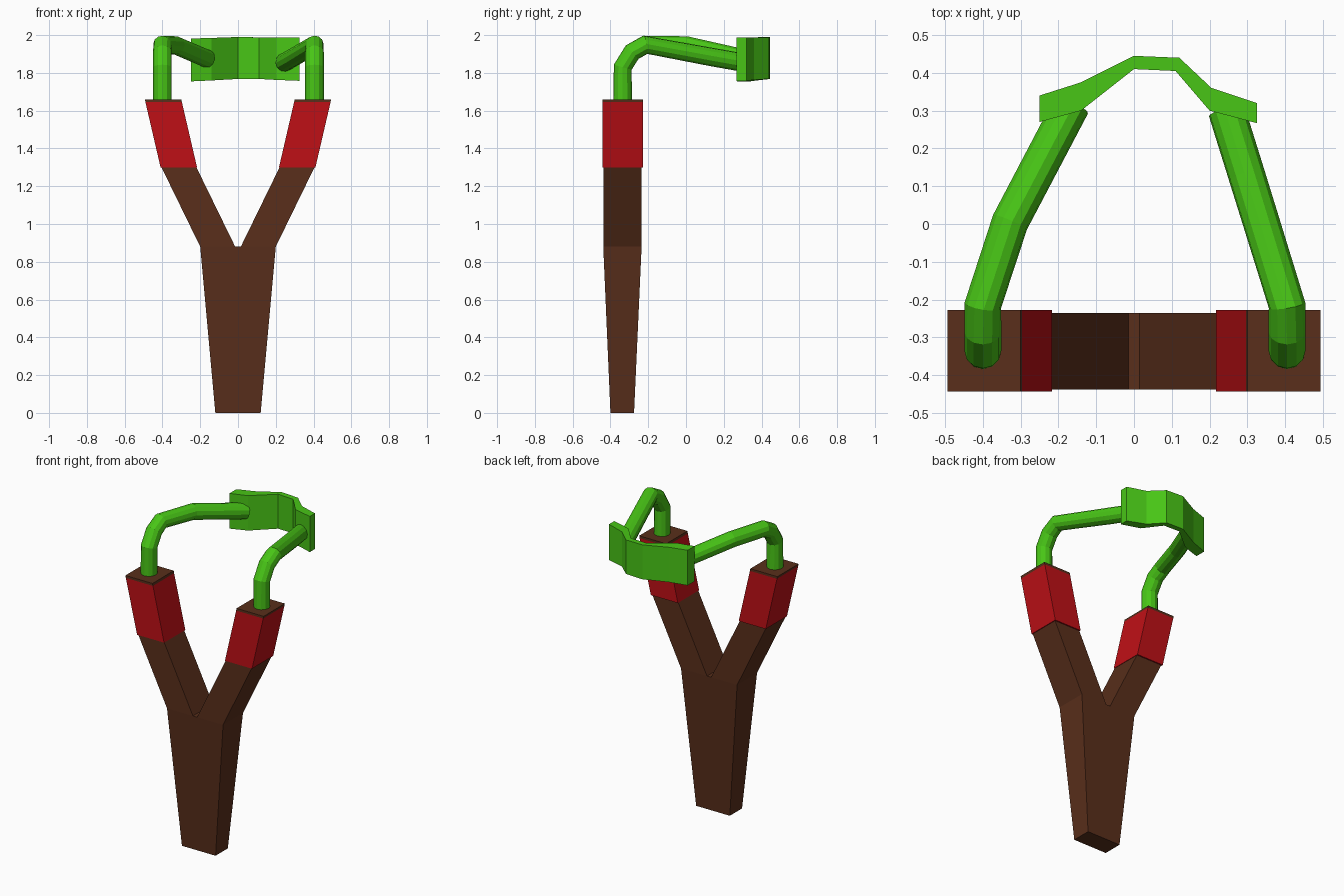
import bpy, bmesh

if "Cube" in bpy.data.objects:
    bpy.data.objects.remove(bpy.data.objects["Cube"])


def material(name, rgb):
    m = bpy.data.materials.new(name)
    m.diffuse_color = (*rgb, 1)
    m.use_nodes = True
    m.node_tree.nodes["Principled BSDF"].inputs["Base Color"].default_value = m.diffuse_color
    return m


wood = material("wood", (0.10, 0.028, 0.011))
red = material("red_grip", (0.52, 0.005, 0.008))
green = material("green_rubber", (0.065, 0.56, 0.008))


def finish(name, bm, mat):
    bmesh.ops.recalc_face_normals(bm, faces=bm.faces)
    me = bpy.data.meshes.new(name)
    bm.to_mesh(me)
    bm.free()
    me.materials.append(mat)
    ob = bpy.data.objects.new(name, me)
    bpy.context.collection.objects.link(ob)
    return ob


def two_sided(name, cells, front, back, mat):
    """Two matching sheets of cells, joined by walls along their outline."""
    bm = bmesh.new()
    pairs = [(bm.verts.new(f), bm.verts.new(b)) for f, b in zip(front, back)]
    for cell in cells:
        bm.faces.new([pairs[i][0] for i in cell])
        bm.faces.new([pairs[i][1] for i in reversed(cell)])
    edges = [(c[i], c[(i + 1) % len(c)]) for c in cells for i in range(len(c))]
    for a, b in edges:
        if (b, a) not in edges:
            bm.faces.new([pairs[b][0], pairs[a][0], pairs[a][1], pairs[b][1]])
    return finish(name, bm, mat)


# Y-shaped wooden frame: handle that thickens upward, then two leaning arms
outline = [(-.12, 0), (.12, 0), (.20, .88), (.015, .88), (-.015, .88), (-.20, .88),
           (.405, 1.30), (.22, 1.30), (-.22, 1.30), (-.405, 1.30)]
cells = [(0, 1, 2, 3, 4, 5), (3, 2, 6, 7), (5, 4, 8, 9)]
front = [(x, -.40 if z == 0 else -.438, z) for x, z in outline]
back = [(x, -.275 if z == 0 else -.235, z) for x, z in outline]
two_sided("wooden_frame", cells, front, back, wood)

# red grips and wooden end caps on each arm
for side, s in (("left", -1), ("right", 1)):
    for part, mat, shape in (
            ("grip", red, [(.217, 1.30), (.41, 1.30), (.49, 1.645), (.297, 1.645)]),
            ("arm_cap", wood, [(.297, 1.645), (.49, 1.645), (.493, 1.66), (.30, 1.66)])):
        two_sided(f"{side}_{part}", [(0, 1, 2, 3)],
                  [(s * x, -.443, z) for x, z in shape],
                  [(s * x, -.227, z) for x, z in shape], mat)


# rubber bands, swept as faceted tubes
def band(name, x, path):
    stem = [(x, -.335, 1.65), (x, -.335, 1.83), (x, -.285, 1.91), (x, -.215, 1.949)]
    cu = bpy.data.curves.new(name, 'CURVE')
    cu.dimensions = '3D'
    cu.bevel_depth = .049
    cu.bevel_resolution = 4
    cu.use_fill_caps = True
    sp = cu.splines.new('POLY')
    pts = stem + path
    sp.points.add(len(pts) - 1)
    for p, co in zip(sp.points, pts):
        p.co = (*co, 1)
    sp.use_smooth = False
    cu.materials.append(green)
    bpy.context.collection.objects.link(bpy.data.objects.new(name, cu))


band("left_band", -.40, [(-.328, .005, 1.945), (-.165, .315, 1.875)])
band("right_band", .405, [(.298, .13, 1.885), (.245, .30, 1.855)])

# pouch: bent strip seen from above, given height
inner = [(-.25, .27), (-.14, .30), (0, .41), (.11, .405), (.20, .30), (.325, .267)]
outer = [(-.25, .34), (-.14, .375), (0, .445), (.12, .44), (.205, .36), (.325, .32)]
low = [1.755, 1.76, 1.768, 1.768, 1.763, 1.758]
high = [1.982, 1.985, 1.99, 1.988, 1.987, 1.988]
plan = inner + outer
strip = [(i, i + 1, i + 7, i + 6) for i in range(5)]
two_sided("pouch", strip,
          [(x, y, z) for (x, y), z in zip(plan, low * 2)],
          [(x, y, z) for (x, y), z in zip(plan, high * 2)], green)
